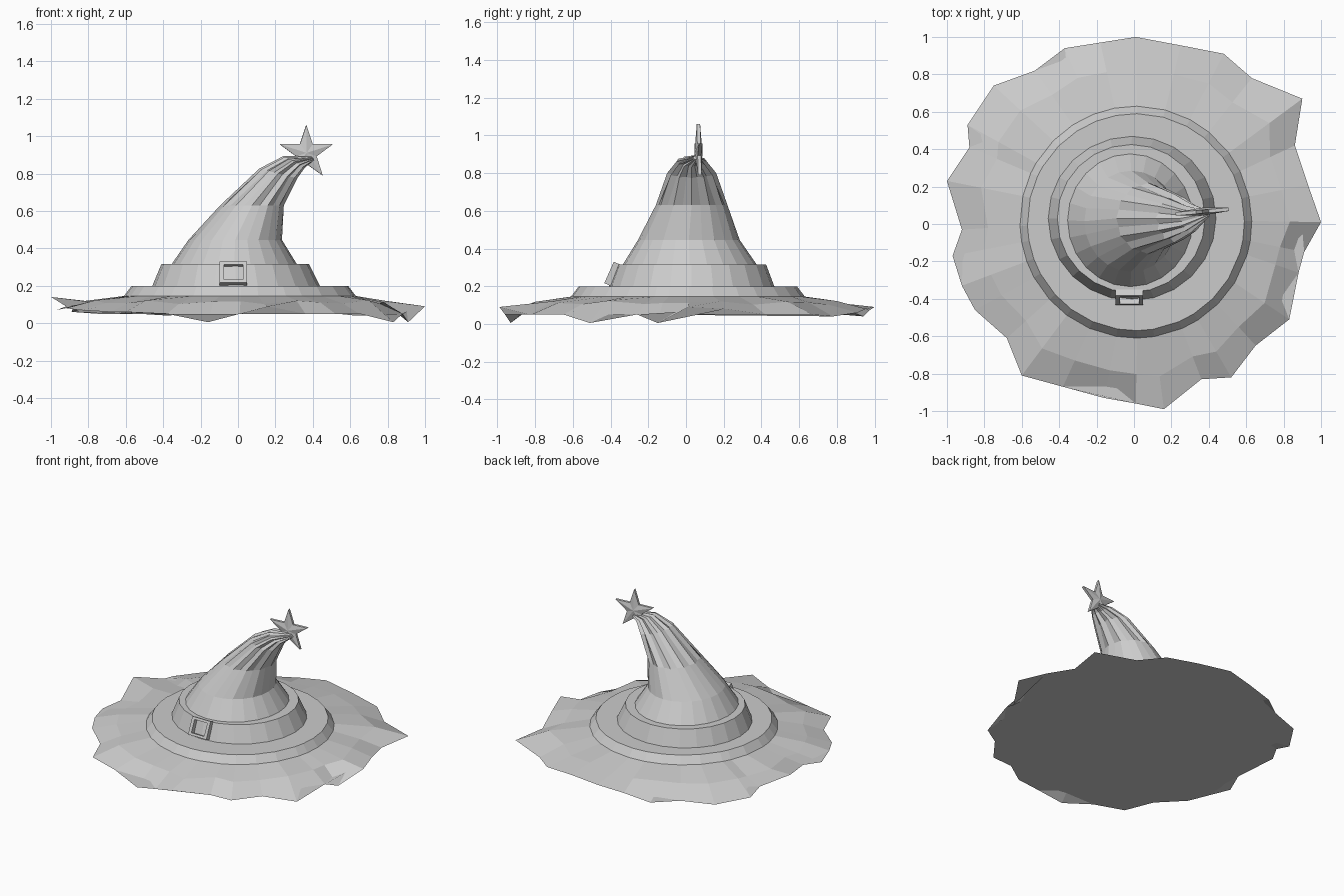
import bpy, bmesh, math
from mathutils import Matrix, Vector

if "Cube" in bpy.data.objects:
    bpy.data.objects.remove(bpy.data.objects["Cube"])


def make(name, verts, faces):
    me = bpy.data.meshes.new(name)
    bm = bmesh.new()
    vs = [bm.verts.new(v) for v in verts]
    for f in faces:
        bm.faces.new([vs[i] for i in f])
    bmesh.ops.recalc_face_normals(bm, faces=bm.faces)
    bm.to_mesh(me)
    bm.free()
    ob = bpy.data.objects.new(name, me)
    bpy.context.collection.objects.link(ob)
    return ob


def loft(name, rings, cap_start=False, cap_end=False):
    n = len(rings[0])
    verts = [p for r in rings for p in r]
    faces = []
    for k in range(len(rings) - 1):
        for i in range(n):
            j = (i + 1) % n
            faces.append((k*n + i, k*n + j, (k+1)*n + j, (k+1)*n + i))
    if cap_start:
        faces.append(tuple(range(n)))
    if cap_end:
        faces.append(tuple(range((len(rings)-1)*n, len(rings)*n)))
    return make(name, verts, faces)


def ring(cx, cy, z, rx, ry, tilt=0.0, pleat=0.0, n=24):
    pts = []
    for i in range(n):
        a = 2*math.pi*i/n
        s = 1 - (pleat if i % 2 else 0)
        u, v = rx*s*math.cos(a), ry*s*math.sin(a)
        pts.append((cx + u*math.cos(tilt), cy + v, z - u*math.sin(tilt)))
    return pts


# ragged brim: tattered rim, sloping rings, raised step, flat underside
rim = [(1.0, .01, .09), (.93, .21, .08), (.86, .42, .05), (.90, .67, .05),
       (.63, .78, .04), (.48, .91, .06), (.25, .955, .08), (.01, 1.0, .09),
       (-.18, .97, .07), (-.37, .94, .04), (-.53, .82, .05), (-.75, .74, .05),
       (-.89, .53, .06), (-.88, .41, .09), (-1.0, .23, .14), (-.92, -.03, .09),
       (-.97, -.17, .07), (-.92, -.33, .08), (-.85, -.46, .07), (-.68, -.61, .06),
       (-.60, -.81, .06), (-.38, -.87, .05), (-.16, -.93, .005), (.01, -.96, .05),
       (.16, -.99, .09), (.36, -.83, .05), (.52, -.82, .05), (.65, -.65, .05),
       (.83, -.51, .005), (.88, -.26, .05), (.91, -.15, .005)]


def brim_circle(r, z):
    out = []
    for x, y, _ in rim:
        a = math.atan2(y, x)
        out.append((.01 + r*math.cos(a), .01 + r*math.sin(a), z))
    return out


inner = brim_circle(.62, .145)
mid = []
for i, (p, q) in enumerate(zip(inner, rim)):
    m = Vector(p).lerp(Vector(q), .55)
    mid.append((m.x, m.y, .112 + .010*math.sin(i*2.3)))
loft("brim", [rim, mid, inner, brim_circle(.58, .198), brim_circle(.40, .198)],
     cap_start=True)

# hat band
loft("band", [ring(-.01, .03, .195, .45, .44), ring(-.015, .03, .315, .395, .395),
              ring(-.02, .025, .315, .32, .34)])

# bent, pleated crown
loft("crown", [ring(-.02, .02, .19, .39, .40),
               ring(-.02, .02, .315, .335, .355),
               ring(-.015, .015, .445, .25, .27),
               ring(.075, .03, .63, .17, .19, 0, .05),
               ring(.215, .03, .80, .105, .13, .25, .16),
               ring(.30, .03, .862, .065, .08, .5, .22),
               ring(.40, .055, .882, .012, .015, .9)], cap_end=True)


# square buckle leaning against the band
def square(w, h, y):
    return [(-w, y, -h), (w, y, -h), (w, y, h), (-w, y, h)]


frame = [square(.073, .062, -.02), square(.073, .062, .025),
         square(.051, .045, .025), square(.051, .045, -.02)]
buckle = loft("buckle", frame + [frame[0]])
buckle.matrix_world = (Matrix.Translation((-.025, -.39, .265))
                       @ Matrix.Rotation(math.radians(-24), 4, 'X'))

# puffed five-pointed star on the tip
edge = [((.15 if i % 2 == 0 else .058)*math.sin(i*math.pi/5),
         (.15 if i % 2 == 0 else .058)*math.cos(i*math.pi/5)) for i in range(10)]
sv = [(x, -.009, z) for x, z in edge] + [(x, .009, z) for x, z in edge]
sv += [(0, -.021, 0), (0, .021, 0)]
sf = []
for i in range(10):
    j = (i + 1) % 10
    sf += [(i, j, 10 + j, 10 + i), (20, j, i), (21, 10 + i, 10 + j)]
star = make("star", sv, sf)
star.matrix_world = (Matrix.Translation((.365, .066, .91))
                     @ Matrix.Rotation(math.radians(5), 4, 'Z'))
